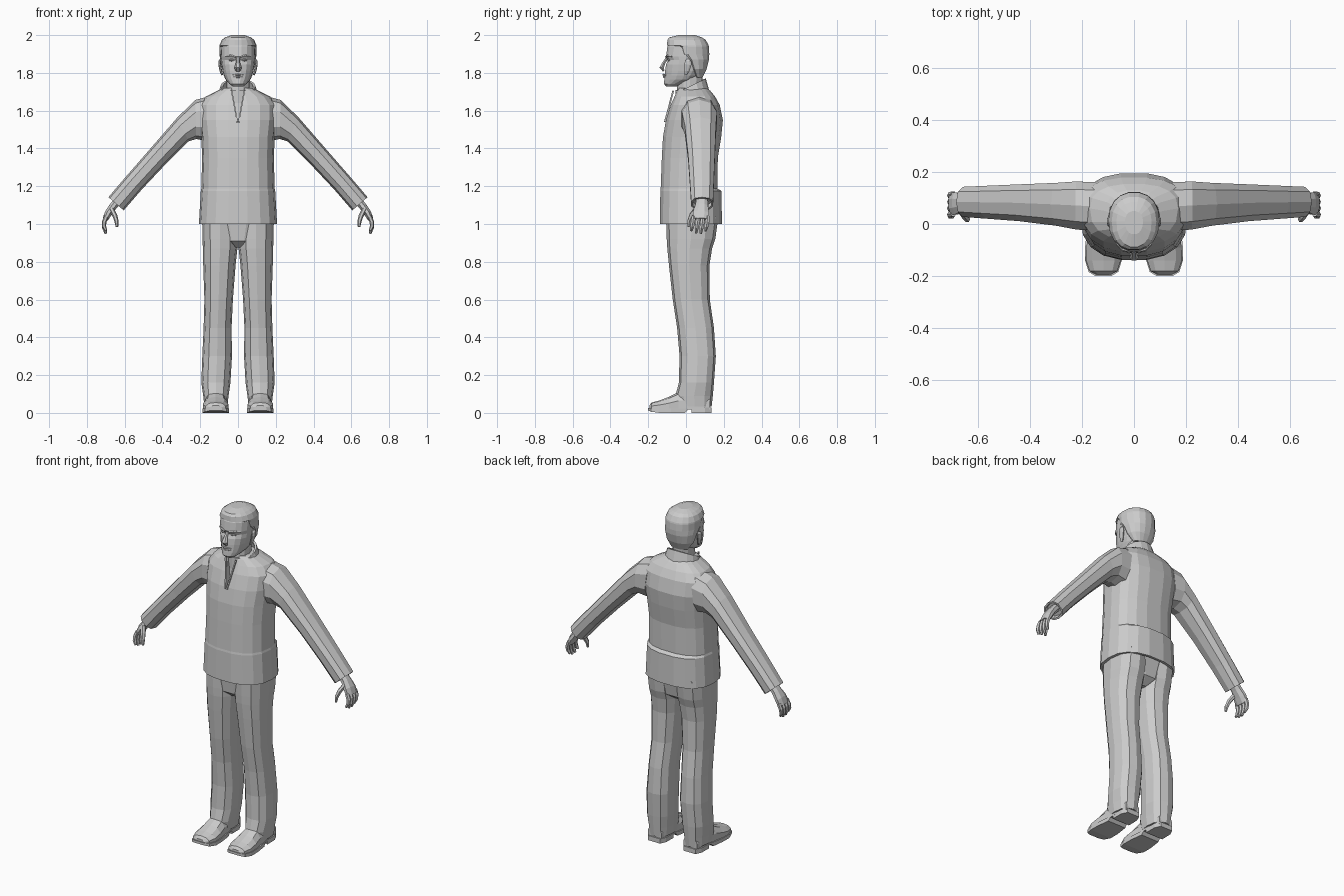
import bpy, bmesh
from math import sin, cos, pi, copysign
from mathutils import Vector


def loft(name, rings, mirror=False, closed=True, caps=True):
    """Skin a list of equal-length point rings into a flat shaded object."""
    bm = bmesh.new()
    vs = [[bm.verts.new(p) for p in r] for r in rings]
    n = len(rings[0])
    for a, b in zip(vs, vs[1:]):
        for i in range(n if closed else n - 1):
            j = (i + 1) % n
            bm.faces.new((a[i], a[j], b[j], b[i]))
    if caps:
        bm.faces.new(vs[0])
        bm.faces.new(vs[-1])
    bmesh.ops.recalc_face_normals(bm, faces=bm.faces)
    me = bpy.data.meshes.new(name)
    bm.to_mesh(me)
    bm.free()
    ob = bpy.data.objects.new(name, me)
    bpy.context.collection.objects.link(ob)
    if mirror:
        mod = ob.modifiers.new("mirror", 'MIRROR')
        mod.use_mirror_merge = False
    return ob


def sup(v, e):
    return copysign(abs(v) ** (2 / e), v)


def section(z, x0, x1, yf, yb, mid=None, n=16, e=2.3):
    """Horizontal rounded section with its widest line at y = mid."""
    mid = (yf + yb) / 2 if mid is None else mid
    c, w = (x0 + x1) / 2, (x1 - x0) / 2
    out = []
    for k in range(n):
        a = 2 * pi * k / n
        s = sup(sin(a), e)
        out.append((c + w * sup(cos(a), e), mid + s * ((yb - mid) if s > 0 else (mid - yf)), z))
    return out


def tube(name, pts, radii, n=6, mirror=False):
    """Tapered tube; radii are (across, thickness) at every point."""
    pts = [Vector(p) for p in pts]
    rings = []
    for i, p in enumerate(pts):
        d = (pts[min(i + 1, len(pts) - 1)] - pts[max(i - 1, 0)]).normalized()
        u = Vector((0, 1, 0))
        u = (u - d * u.dot(d)).normalized()
        v = d.cross(u)
        a, b = radii[i]
        rings.append([p + u * a * cos(2 * pi * (k + .5) / n) + v * b * sin(2 * pi * (k + .5) / n)
                      for k in range(n)])
    return loft(name, rings, mirror)


# Jacket body, hollow hem and stepped lower back panel
jacket = [(1.03, .185, -.12, .17, .03), (1.0, .19, -.125, .178, .03), (1.0, .207, -.14, .192, .03),
          (1.175, .197, -.138, .19, .03), (1.187, .194, -.136, .168, .03), (1.35, .19, -.13, .17, .035),
          (1.46, .194, -.124, .188, .045), (1.55, .205, -.108, .197, .055), (1.63, .205, -.083, .18, .065),
          (1.675, .17, -.062, .155, .06), (1.705, .11, -.05, .13, .05), (1.72, .08, -.04, .11, .04)]
body = loft("jacket_body", [section(z, -w, w, f, b, m, 18, 2.5) for z, w, f, b, m in jacket])

# Open neckline cut as a V
cut = loft("neckline_cutter", [[(0, y, 1.53), (.04, y, 1.75), (-.04, y, 1.75)] for y in (-.2, -.02)])
mod = body.modifiers.new("neckline", 'BOOLEAN')
mod.object = cut
mod.operation = 'DIFFERENCE'
bpy.context.view_layer.objects.active = body
bpy.ops.object.modifier_apply(modifier="neckline")
bpy.data.objects.remove(cut)

# Zip edges and inner shirt
tube("neckline_edge", [(.004, -.112, 1.54), (.018, -.09, 1.62), (.034, -.068, 1.705)],
     [(.006, .005)] * 3, 4, True)
loft("shirt", [section(z, -w, w, f, b) for z, w, f, b in
               [(1.55, .08, -.07, .08), (1.64, .07, -.055, .08), (1.71, .066, -.055, .085)]])

# Stand collar, open at the front
angles = [-pi * .36 + k * (pi * 1.72) / 14 for k in range(15)]
collar = loft("collar", [
    [(r * cos(a), cy + d * sin(a), z + t * sin(a)) for a in angles]
    for r, cy, d, z, t in [(.105, .03, .092, 1.69, .02), (.092, .022, .083, 1.73, .04)]],
    closed=False, caps=False)
collar.modifiers.new("thickness", 'SOLIDIFY').thickness = .012

# Sleeves: top edge, bottom edge, front and back of each ring
sleeve = [(.14, 1.68, .17, 1.44, -.03, .165), (.225, 1.657, .222, 1.45, -.025, .168),
          (.32, 1.565, .262, 1.437, -.01, .162), (.47, 1.392, .385, 1.315, .008, .156),
          (.60, 1.243, .51, 1.182, .018, .15), (.686, 1.142, .605, 1.072, .025, .146),
          (.678, 1.136, .613, 1.079, .035, .136), (.66, 1.15, .60, 1.10, .035, .136)]
rings = []
for tx, tz, bx, bz, f, b in sleeve:
    rings.append([])
    for k in range(10):
        a = 2 * pi * k / 10
        s, t = sup(sin(a), 2.4) / 2, sup(cos(a), 2.4) / 2
        rings[-1].append(((tx + bx) / 2 + t * (tx - bx), (f + b) / 2 + s * (b - f), (tz + bz) / 2 + t * (tz - bz)))
loft("sleeve", rings, True)

# Hands: palm, four curled fingers, thumb
tube("palm", [(.63, .085, 1.13), (.66, .083, 1.095), (.685, .08, 1.06), (.703, .078, 1.025)],
     [(.032, .024), (.036, .022), (.046, .021), (.046, .016)], 8, True)
for i in range(4):
    y, drop = .115 - i * .025, (.012, 0, .002, .014)[i]
    tube("finger", [(.697, y, 1.04), (.709, y - .003, 1.01), (.709, y - .008, .98 + drop / 2),
                    (.699, y - .012, .95 + drop)],
         [(.012, .012), (.013, .012), (.012, .011), (.007, .007)], 6, True)
tube("thumb", [(.667, .055, 1.075), (.652, .03, 1.045), (.643, .018, 1.015), (.641, .014, .985)],
     [(.018, .013), (.015, .013), (.012, .011), (.007, .007)], 6, True)

# Trousers: hips and two legs
loft("trouser_hips", [section(z, -w, w, f, b, None, 14) for z, w, f, b in
                      [(.875, .03, -.05, .09), (.91, .12, -.092, .14), (1.04, .18, -.105, .165)]])
leg = [(1.04, .002, .19, -.106, .172), (.92, .001, .188, -.102, .155), (.87, .003, .186, -.099, .138),
       (.78, .013, .184, -.09, .124), (.6, .027, .178, -.07, .126), (.45, .034, .182, -.047, .148),
       (.3, .032, .189, -.034, .158), (.16, .04, .194, -.038, .148), (.09, .05, .184, -.056, .142),
       (.035, .056, .178, -.045, .136)]
loft("trouser_leg", [section(z, a, b, f, k, None, 12, 2.4) for z, a, b, f, k in leg], True)

# Shoes: upper, sole and heel skinned along y
upper = [(-.194, .03, .02, .04), (-.182, .053, .018, .055), (-.14, .067, .018, .066),
         (-.09, .066, .018, .085), (-.04, .058, .018, .11), (.06, .052, .018, .12), (.128, .045, .018, .1)]
loft("shoe_upper", [[(.118 + w * u, y, zb + (zt - zb) * v) for u, v in
                     [(-1, 0), (-1, .5), (-.65, .88), (0, 1), (.65, .88), (1, .5), (1, 0)]]
                    for y, w, zb, zt in upper], True)


def slab(name, stations):
    loft(name, [[(.118 - w, y, a), (.118 + w, y, a), (.118 + w, y, b), (.118 - w, y, b)]
                for y, w, a, b in stations], True)


slab("shoe_sole", [(-.2, .032, .012, .027), (-.185, .057, .006, .024), (-.14, .071, 0, .022),
                   (-.08, .07, 0, .022), (-.005, .06, 0, .024), (.01, .058, .018, .028),
                   (.1, .056, .018, .028), (.135, .04, .018, .028)])
slab("shoe_heel", [(.03, .057, 0, .022), (.1, .056, 0, .022), (.135, .04, 0, .022)])

# Neck and head
loft("neck", [section(z, -w, w, f, b, None, 12, 2) for z, w, f, b in
              [(1.64, .066, -.05, .085), (1.72, .06, -.048, .085), (1.8, .06, -.04, .09)]])
head = [(1.728, .028, -.104, -.05, -.08), (1.742, .046, -.118, -.01, -.06), (1.765, .066, -.116, .05, -.02),
        (1.785, .075, -.113, .075, -.01), (1.81, .082, -.112, .095, 0), (1.845, .088, -.107, .112, 0),
        (1.868, .09, -.096, .118, 0), (1.888, .091, -.107, .12, 0), (1.94, .092, -.1, .116, .01),
        (1.975, .077, -.082, .095, .01), (1.994, .04, -.05, .06, .01)]
loft("head", [section(z, -w, w, f, b, m, 18, 2.15) for z, w, f, b, m in head])

# Hair cap with a raised front fringe
hair = [(1.775, .055, .05, .088, .06), (1.82, .084, .03, .11, .045), (1.87, .095, .015, .123, .03),
        (1.9, .098, -.035, .125, .01), (1.938, .099, -.06, .123, .01), (1.946, .098, -.102, .121, .01),
        (1.975, .086, -.1, .106, .01), (1.988, .068, -.09, .085, .01), (2.0, .035, -.04, .05, .01)]
loft("hair", [section(z, -w, w, f, b, m, 18, 2.2) for z, w, f, b, m in hair])

# Face: nose, brows, eyes, lips, chin, ears
tube("nose", [(0, -.1, 1.88), (0, -.116, 1.855), (0, -.129, 1.828), (0, -.118, 1.81)],
     [(.008, .009), (.009, .011), (.013, .019), (.006, .014)], 6)
tube("brow", [(.014, -.105, 1.884), (.04, -.1, 1.891), (.068, -.076, 1.887)],
     [(.006, .006), (.007, .006), (.004, .004)], 5, True)
tube("eye", [(.02, -.097, 1.867), (.034, -.095, 1.868), (.05, -.086, 1.867)],
     [(.002, .002), (.005, .007), (.002, .002)], 6, True)
for name, z, y in (("upper_lip", 1.79, -.118), ("lower_lip", 1.779, -.116)):
    tube(name, [(-.03, y + .012, z - .002), (0, y, z), (.03, y + .012, z - .002)],
         [(.002, .002), (.008, .006), (.002, .002)], 6)
tube("ear", [(.084, -.002, 1.79), (.091, .004, 1.81), (.097, .01, 1.845), (.097, .012, 1.862), (.092, .01, 1.872)],
     [(.007, .006), (.014, .007), (.021, .008), (.018, .007), (.009, .005)], 8, True)
